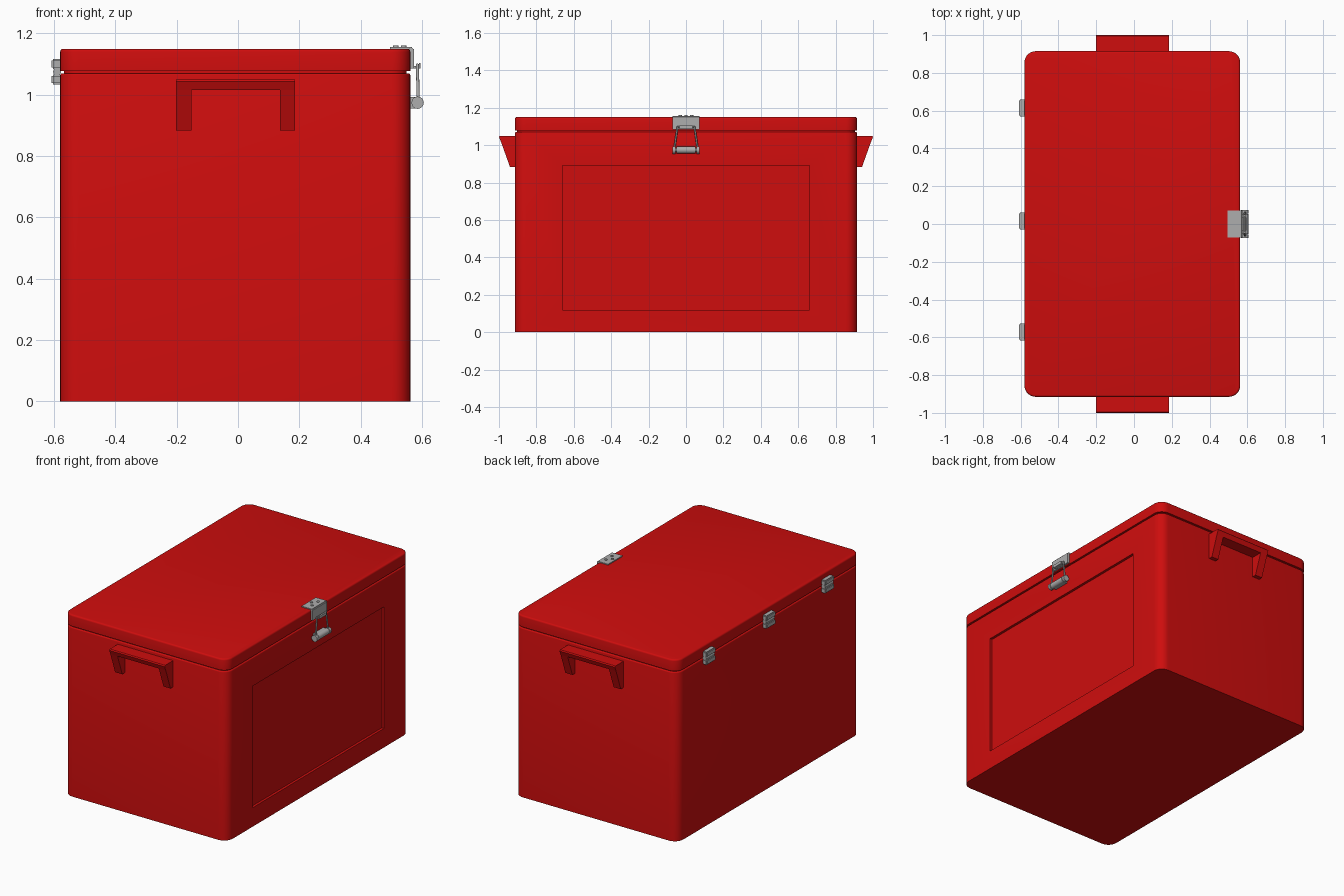
import bpy, bmesh, math
from mathutils import Vector, Matrix

if "Cube" in bpy.data.objects:
    bpy.data.objects.remove(bpy.data.objects["Cube"], do_unlink=True)


def material(name, color):
    m = bpy.data.materials.new(name)
    m.use_nodes = True
    m.diffuse_color = (*color, 1)
    m.node_tree.nodes["Principled BSDF"].inputs["Base Color"].default_value = (*color, 1)
    return m


RED = material("red plastic", (0.62, 0.004, 0.004))
STEEL = material("steel grey", (0.42, 0.42, 0.42))


def finish(name, bm, mat, angle=35):
    bmesh.ops.recalc_face_normals(bm, faces=bm.faces)
    mesh = bpy.data.meshes.new(name)
    bm.to_mesh(mesh)
    bm.free()
    obj = bpy.data.objects.new(name, mesh)
    bpy.context.collection.objects.link(obj)
    mesh.materials.append(mat)
    smooth(obj, angle)
    return obj


def smooth(obj, angle=35):
    bpy.ops.object.select_all(action='DESELECT')
    obj.select_set(True)
    bpy.context.view_layer.objects.active = obj
    bpy.ops.object.shade_smooth_by_angle(angle=math.radians(angle))


def add_box(bm, lo, hi):
    lo, hi = Vector(lo), Vector(hi)
    m = Matrix.Translation((lo + hi) / 2) @ Matrix.Diagonal((*(hi - lo), 1))
    return bmesh.ops.create_cube(bm, size=1, matrix=m)["verts"]


def add_rod(bm, a, b, r, sides=12):
    a, b = Vector(a), Vector(b)
    d = b - a
    m = Matrix.Translation((a + b) / 2) @ d.to_track_quat('Z', 'Y').to_matrix().to_4x4()
    bmesh.ops.create_cone(bm, cap_ends=True, segments=sides, radius1=r, radius2=r,
                          depth=d.length, matrix=m)


def add_prism(bm, profile, x0, x1):
    # (y, z) profile extruded along x
    a = [bm.verts.new((x0, y, z)) for y, z in profile]
    b = [bm.verts.new((x1, y, z)) for y, z in profile]
    bm.faces.new(a)
    bm.faces.new(b[::-1])
    for i in range(len(a)):
        j = (i + 1) % len(a)
        bm.faces.new((a[i], b[i], b[j], a[j]))


def rounded_box(name, lo, hi, corner, rim):
    # upright corners rounded, then the top rim softened
    bm = bmesh.new()
    add_box(bm, lo, hi)
    upright = [e for e in bm.edges if abs(e.verts[0].co.z - e.verts[1].co.z) > 0.01]
    bmesh.ops.bevel(bm, geom=upright, offset=corner, segments=8, profile=0.5, affect='EDGES')
    if rim:
        top = [e for e in bm.edges if all(abs(v.co.z - hi[2]) < 1e-5 for v in e.verts)]
        bmesh.ops.bevel(bm, geom=top, offset=rim, segments=3, profile=0.5, affect='EDGES')
    return finish(name, bm, RED)


X0, X1, Y = -0.58, 0.562, 0.915

# Body, lid and the narrow seam between them
body = rounded_box("body", (X0, -Y, 0), (X1, Y, 1.07), 0.06, 0.006)
rounded_box("lid", (X0, -Y, 1.078), (X1, Y, 1.15), 0.06, 0.01)
rounded_box("seal", (X0 + 0.012, -Y + 0.012, 1.06), (X1 - 0.012, Y - 0.012, 1.085), 0.05, 0)

# Recessed panel on the latch side
bm = bmesh.new()
add_box(bm, (X1 - 0.016, -0.66, 0.12), (X1 + 0.1, 0.66, 0.89))
cutter = finish("panel_cutter", bm, RED)
cutter.hide_render = True
mod = body.modifiers.new("panel", 'BOOLEAN')
mod.operation = 'DIFFERENCE'
mod.solver = 'EXACT'
mod.object = cutter
bpy.context.view_layer.objects.active = body
bpy.ops.object.modifier_apply(modifier=mod.name)
bpy.data.objects.remove(cutter, do_unlink=True)
smooth(body)

# Carry handles on both ends: a top bar on two tapering legs
for side, name in ((-1, "front_handle"), (1, "back_handle")):
    bm = bmesh.new()

    def section(points):
        return [(side * (Y + out), z) for out, z in points]

    bar = section([(-0.01, 1.015), (0.073, 1.015), (0.085, 1.044), (0.079, 1.05), (-0.01, 1.05)])
    leg = section([(-0.01, 0.883), (0.026, 0.883), (0.073, 1.015), (-0.01, 1.015)])
    add_prism(bm, bar, -0.202, 0.186)
    add_prism(bm, leg, -0.202, -0.152)
    add_prism(bm, leg, 0.137, 0.186)
    finish(name, bm, RED)

# Hinges: two leaves around a pin
for y, name in ((-0.572, "front_hinge"), (0.015, "middle_hinge"), (0.615, "back_hinge")):
    bm = bmesh.new()
    for z0, z1 in ((1.034, 1.066), (1.084, 1.116)):
        verts = add_box(bm, (-0.608, y - 0.045, z0), (X0 + 0.005, y + 0.045, z1))
        edges = {e for v in verts for e in v.link_edges}
        bmesh.ops.bevel(bm, geom=list(edges), offset=0.005, segments=2, affect='EDGES')
    add_rod(bm, (-0.59, y - 0.043, 1.075), (-0.59, y + 0.043, 1.075), 0.013)
    finish(name, bm, STEEL)

# Latch plate folded over the lid edge, with a lip that hooks the wire
bm = bmesh.new()
add_box(bm, (0.495, -0.072, 1.149), (0.574, 0.072, 1.156))
add_box(bm, (X1 - 0.002, -0.072, 1.085), (0.574, 0.072, 1.156))
add_box(bm, (0.574, -0.035, 1.086), (0.596, 0.035, 1.093))
add_box(bm, (0.590, -0.035, 1.086), (0.596, 0.035, 1.104))
outer = [e for e in bm.edges if all(v.co.x > 0.573 and v.co.z > 1.155 for v in e.verts)]
bmesh.ops.bevel(bm, geom=outer, offset=0.006, segments=3, affect='EDGES')
finish("latch_plate", bm, STEEL)

# Screws
bm = bmesh.new()
for x, y in ((0.515, 0), (0.54, -0.03), (0.54, 0.03)):
    add_rod(bm, (x, y, 1.154), (x, y, 1.160), 0.009)
finish("latch_screws", bm, STEEL)

# Wire loop
bm = bmesh.new()
add_rod(bm, (0.585, -0.047, 1.097), (0.585, 0.047, 1.097), 0.005)
for s in (-1, 1):
    add_rod(bm, (0.585, s * 0.045, 1.1), (0.588, s * 0.063, 0.975), 0.005)
finish("latch_wire", bm, STEEL)

# Roller grip with end discs and its bracket on the body
bm = bmesh.new()
add_rod(bm, (0.586, -0.052, 0.974), (0.586, 0.052, 0.974), 0.019, 20)
for s in (-1, 1):
    add_rod(bm, (0.586, s * 0.056, 0.974), (0.586, s * 0.073, 0.974), 0.02, 20)
add_rod(bm, (0.586, -0.06, 0.974), (0.586, 0.06, 0.974), 0.01)
add_box(bm, (X1 - 0.003, -0.05, 0.956), (0.582, 0.05, 0.992))
finish("latch_roller", bm, STEEL)
